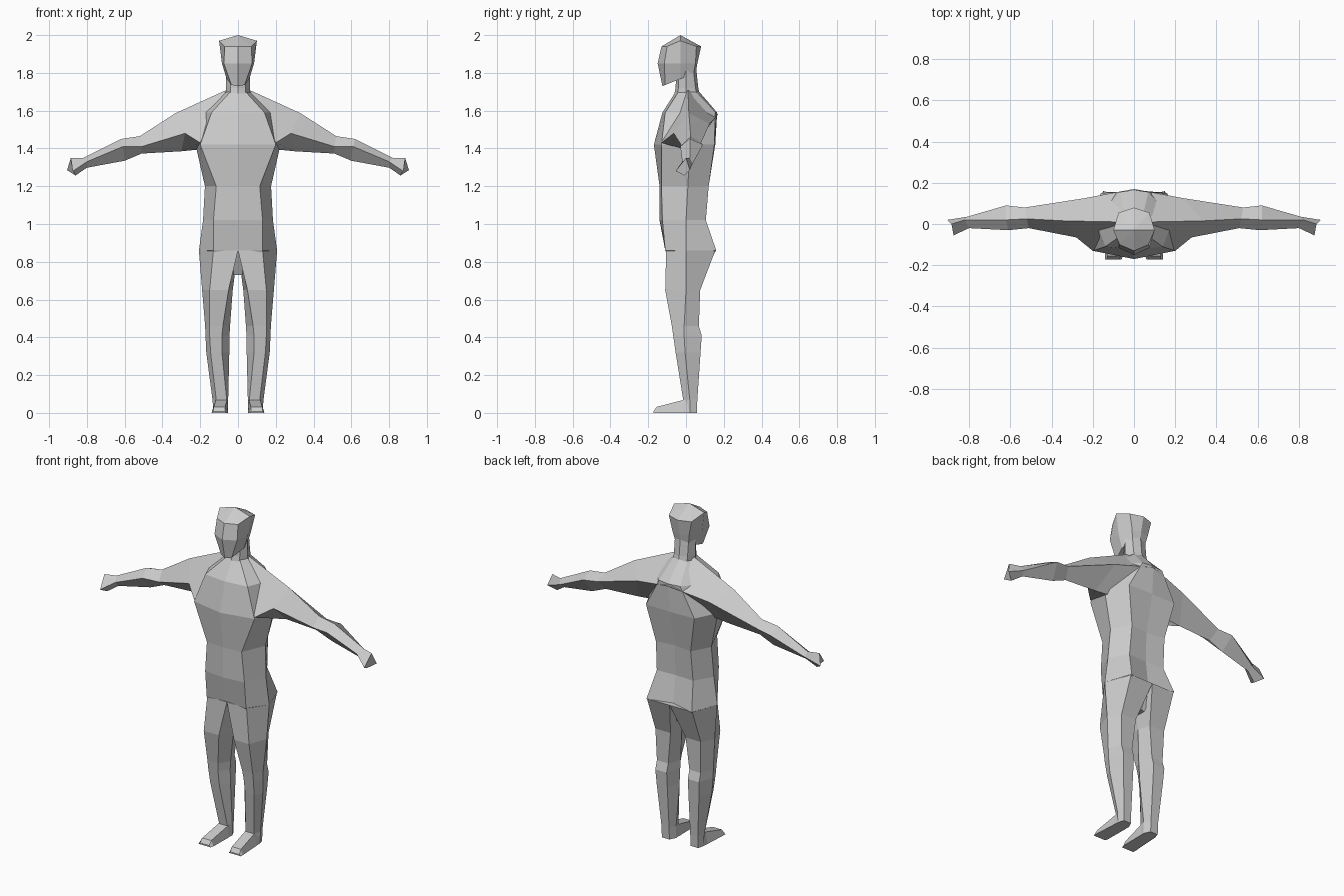
import bpy
import bmesh
from mathutils import Vector

default_cube = bpy.data.objects.get("Cube")
if default_cube:
    bpy.data.objects.remove(default_cube, do_unlink=True)

# One plain clay colour for the whole figure
CLAY = (0.6, 0.6, 0.6, 1)
clay = bpy.data.materials.new("clay_grey")
clay.use_nodes = True
clay.diffuse_color = CLAY
shader = clay.node_tree.nodes["Principled BSDF"]
shader.inputs["Base Color"].default_value = CLAY


def loft(name, rings, apex=None, mirrored=False):
    """Skin a list of equal-length point rings into a closed flat-shaded part."""
    bm = bmesh.new()
    loops = [[bm.verts.new(Vector(point)) for point in ring] for ring in rings]
    count = len(loops[0])
    for lower, upper in zip(loops, loops[1:]):
        for i in range(count):
            j = (i + 1) % count
            bm.faces.new((lower[i], lower[j], upper[j], upper[i]))
    bm.faces.new(loops[0][::-1])
    if apex:
        tip = bm.verts.new(apex)
        for i in range(count):
            bm.faces.new((loops[-1][i], loops[-1][(i + 1) % count], tip))
    else:
        bm.faces.new(loops[-1])
    bmesh.ops.recalc_face_normals(bm, faces=bm.faces[:])

    mesh = bpy.data.meshes.new(name)
    bm.to_mesh(mesh)
    bm.free()
    mesh.materials.append(clay)
    part = bpy.data.objects.new(name, mesh)
    bpy.context.collection.objects.link(part)
    if mirrored:
        mirror = part.modifiers.new("left_right_mirror", 'MIRROR')
        mirror.use_axis[0] = True
        mirror.use_mirror_merge = False
    return part


def body_ring(z, front, front_corner, side, back_corner, back, tilt=0, side_lift=0):
    """Symmetric eight-sided ring; tilt raises the rear, side_lift raises the sides."""
    half = [front_corner, side, back_corner]
    outline = [(0, front)] + half + [(0, back)]
    outline += [(-x, y) for x, y in reversed(half)]
    ring = [Vector((x, y, z + tilt * y)) for x, y in outline]
    for index in (2, 6):
        ring[index].z += side_lift
    return ring


def leg_ring(z, front_y, back_y, side_y, front_x, side_x, back_x):
    """Six-sided ring; each x pair gives the inner and outer position."""
    return [
        (front_x[0], front_y, z), (front_x[1], front_y, z),
        (side_x[1], side_y, z),
        (back_x[1], back_y, z), (back_x[0], back_y, z),
        (side_x[0], side_y, z),
    ]


def foot_ring(y, inner, outer, bottom_inner, bottom_outer, height):
    return [(inner, y, height), (outer, y, height),
            (bottom_outer, y, 0), (bottom_inner, y, 0)]


# Torso, from the crotch wedge up to the neck base
loft("torso", [
    body_ring(.73, -.04, (.02, -.03), (.05, .01), (.03, .06), .07),
    body_ring(.86, -.10, (.13, -.11), (.207, 0), (.15, .16), .12),
    body_ring(1.02, -.14, (.13, -.125), (.185, 0), (.12, .105), .10),
    body_ring(1.2, -.14, (.115, -.13), (.175, .01), (.115, .12), .105),
    body_ring(1.42, -.17, (.2, -.13), (.225, .02), (.16, .15), .155),
    body_ring(1.59, -.125, (.14, -.11), (.19, .02), (.07, .155), .165),
    body_ring(1.7, -.055, (.04, -.04), (.06, 0), (.045, .05), .07),
])

# Neck, sunk into both the torso and the head
loft("neck", [
    body_ring(z, front, (.04, front + .015), (.063, 0), (.045, back - .015), back)
    for z, front, back in ((1.65, -.07, .08), (1.72, -.055, .065), (1.86, -.05, .05))
])

# Head: tilted jaw, cheeks, brow and a raised crown
loft("head", [
    body_ring(1.78, -.125, (.035, -.11), (.06, -.03), (.045, .04), .052, tilt=.4),
    body_ring(1.85, -.15, (.075, -.115), (.085, -.03), (.055, .05), .06),
    body_ring(1.94, -.13, (.07, -.10), (.1, -.03), (.075, .055), .08, side_lift=.03),
], apex=(0, -.03, 2))

# Arms: four-sided rings ordered top ridge, front, underside, back
loft("arms", [
    [(.06, .01, 1.71), (.2, -.13, 1.43), (.2, .03, 1.395), (0, .17, 1.58)],
    [(.33, .015, 1.587), (.28, -.065, 1.48), (.3, .03, 1.385), (.24, .125, 1.53)],
    [(.52, .025, 1.465), (.51, -.02, 1.41), (.51, .03, 1.373), (.53, .08, 1.43)],
    [(.62, .02, 1.45), (.61, -.03, 1.41), (.6, .03, 1.335), (.62, .09, 1.42)],
    [(.82, .02, 1.35), (.8, -.02, 1.33), (.8, .01, 1.298), (.81, .035, 1.32)],
], mirrored=True)

# Mitten hands flaring out from the wrists
loft("hands", [
    [(.82, .02, 1.35), (.8, -.02, 1.33), (.8, .01, 1.298), (.81, .035, 1.32)],
    [(.885, 0, 1.35), (.875, -.055, 1.28), (.86, -.01, 1.257), (.905, .02, 1.285)],
], mirrored=True)

# Legs, from the hips through knee and calf to the heel
loft("legs", [
    leg_ring(.86, -.105, .155, 0, (0, .13), (0, .207), (0, .15)),
    leg_ring(.65, -.11, .075, 0, (.05, .15), (.028, .19), (.05, .15)),
    leg_ring(.46, -.075, .068, -.01, (.08, .15), (.042, .174), (.07, .145)),
    leg_ring(.41, -.068, .083, -.01, (.085, .15), (.045, .172), (.07, .145)),
    leg_ring(.32, -.055, .077, -.005, (.085, .145), (.046, .168), (.07, .14)),
    leg_ring(.07, -.015, .06, .02, (.06, .115), (.052, .135), (.07, .12)),
    leg_ring(0, -.01, .057, .02, (.055, .12), (.052, .13), (.07, .12)),
], mirrored=True)

# Wedge feet pointing forward
loft("feet", [
    foot_ring(.02, .055, .125, .055, .13, .065),
    foot_ring(-.015, .058, .118, .053, .132, .068),
    foot_ring(-.155, .068, .128, .055, .14, .032),
    foot_ring(-.173, .07, .13, .06, .14, .008),
], mirrored=True)
